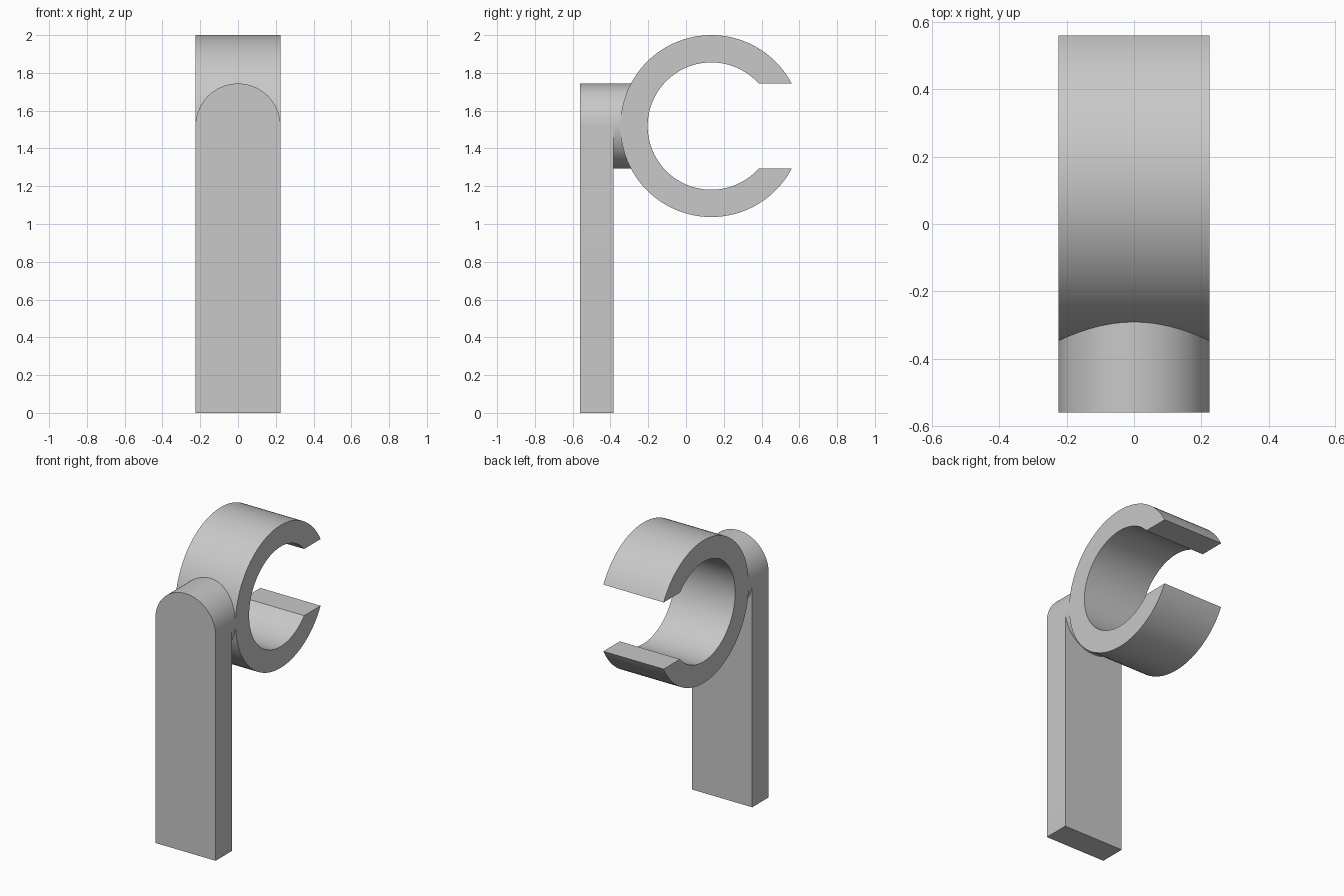
import bpy
import bmesh
from math import sin, cos, pi, asin, sqrt, radians
from mathutils import Vector

if "Cube" in bpy.data.objects:
    bpy.data.objects.remove(bpy.data.objects["Cube"], do_unlink=True)

HALF = 0.225                       # half width of the bar, and of the slot
RING_Y, RING_Z = 0.134, 1.5185     # clip ring centre
OUTER, INNER = 0.4815, 0.337
FRONT, BACK = -0.56, -0.385        # bar thickness

grey = bpy.data.materials.new("plain grey")
grey.use_nodes = True
colour = (0.58, 0.58, 0.58, 1)
grey.diffuse_color = colour
grey.node_tree.nodes["Principled BSDF"].inputs["Base Color"].default_value = colour


def arc(radius, start, end, steps):
    angles = [start + (end - start) * i / steps for i in range(steps + 1)]
    return [(radius * cos(a), radius * sin(a)) for a in angles]


def loft(name, first, last, caps=True):
    """Join two matching outlines into a solid, or an open tube."""
    bm = bmesh.new()
    a = [bm.verts.new(p) for p in first]
    b = [bm.verts.new(p) for p in last]
    for i in range(len(a)):
        j = (i + 1) % len(a)
        bm.faces.new((a[i], a[j], b[j], b[i]))
    if caps:
        bm.faces.new(a[::-1])
        bm.faces.new(b)
    bmesh.ops.recalc_face_normals(bm, faces=bm.faces)
    mesh = bpy.data.meshes.new(name)
    bm.to_mesh(mesh)
    bm.free()
    mesh.materials.append(grey)
    obj = bpy.data.objects.new(name, mesh)
    bpy.context.collection.objects.link(obj)
    bpy.ops.object.select_all(action="DESELECT")
    obj.select_set(True)
    bpy.context.view_layer.objects.active = obj
    bpy.ops.object.shade_smooth_by_angle(angle=radians(30))
    return obj


# Flat bar with a rounded top
outline = [(-HALF, 0), (HALF, 0)]
outline += [(x, RING_Z + z) for x, z in arc(HALF, 0, pi, 48)]
loft("bar", [(x, FRONT, z) for x, z in outline],
     [(x, BACK, z) for x, z in outline])

# Round neck, its far end shaped to the ring
circle = arc(HALF, 0, 2 * pi, 96)[:-1]
loft("neck", [(x, BACK, RING_Z + z) for x, z in circle],
     [(x, RING_Y - sqrt(OUTER ** 2 - z ** 2) + 0.004, RING_Z + z) for x, z in circle],
     caps=False)

# Open clip ring with a level slot at the back
gap_out, gap_in = asin(HALF / OUTER), asin(HALF / INNER)
profile = arc(OUTER, gap_out, 2 * pi - gap_out, 96)
profile += arc(INNER, 2 * pi - gap_in, gap_in, 96)
loft("clip_ring", [(-HALF, RING_Y + y, RING_Z + z) for y, z in profile],
     [(HALF, RING_Y + y, RING_Z + z) for y, z in profile])
